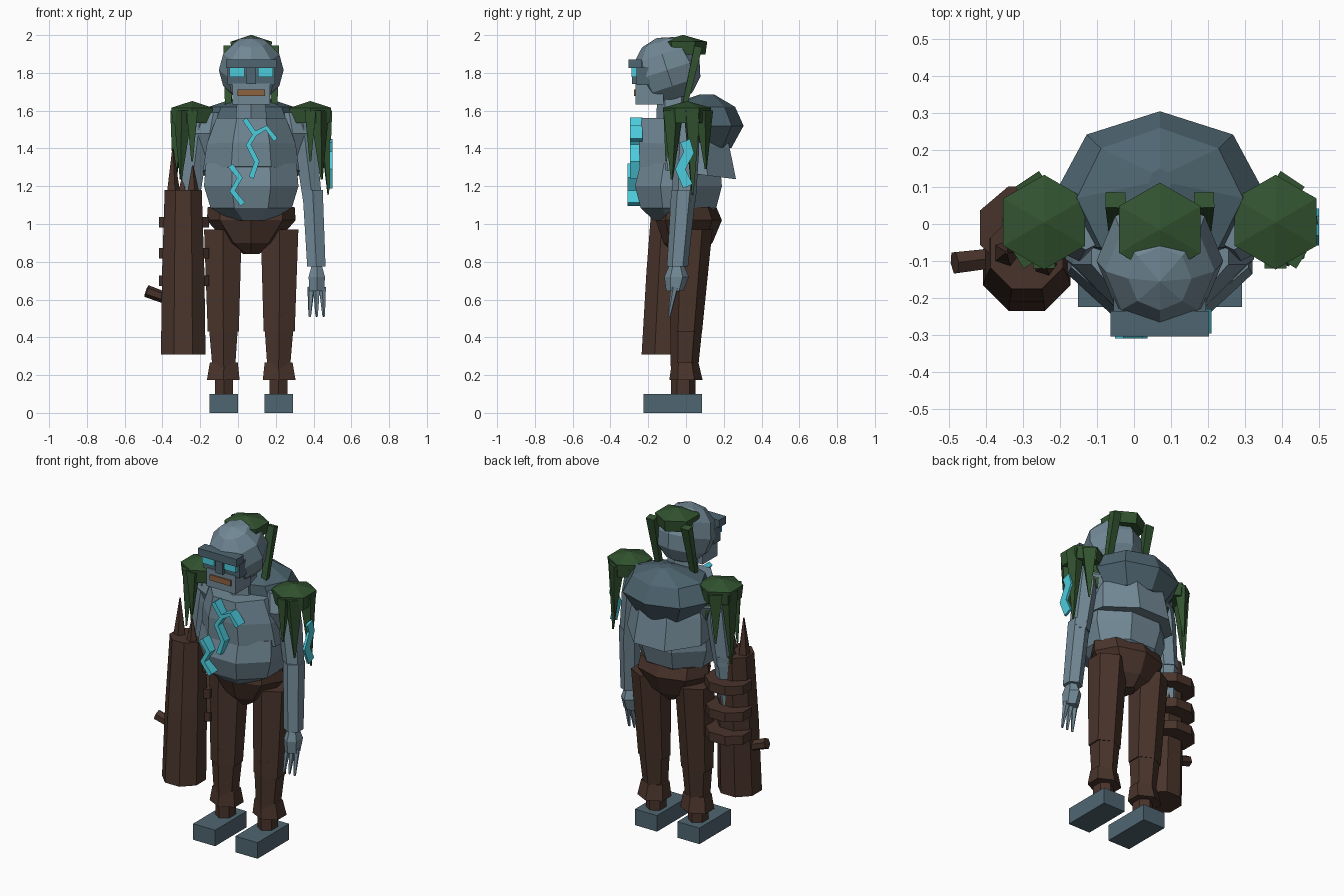
import bpy, bmesh, math
from mathutils import Vector, Matrix

if "Cube" in bpy.data.objects:
    bpy.data.objects.remove(bpy.data.objects["Cube"])

CX = 0.07  # body midline


def mat(name, r, g, b):
    def lin(c):
        c /= 255
        return c / 12.92 if c < 0.04045 else ((c + 0.055) / 1.055) ** 2.4
    m = bpy.data.materials.new(name)
    m.diffuse_color = (lin(r), lin(g), lin(b), 1)
    m.use_nodes = True
    m.node_tree.nodes["Principled BSDF"].inputs["Base Color"].default_value = m.diffuse_color
    return m


SKIN = mat("light_stone", 113, 136, 149)
STONE = mat("dark_stone", 79, 102, 113)
BROWN = mat("bark_brown", 73, 52, 43)
MOSS = mat("moss_green", 50, 83, 48)
GLOW = mat("glowing_cyan", 76, 203, 220)
LIP = mat("mouth_tan", 140, 98, 64)


def finish(name, bm, m):
    bmesh.ops.recalc_face_normals(bm, faces=bm.faces)
    me = bpy.data.meshes.new(name)
    bm.to_mesh(me)
    bm.free()
    me.materials.append(m)
    ob = bpy.data.objects.new(name, me)
    bpy.context.collection.objects.link(ob)
    return ob


def skin_rings(name, rings, m):
    bm = bmesh.new()
    vs = [[bm.verts.new(p) for p in r] for r in rings]
    n = len(vs[0])
    for a, b in zip(vs, vs[1:]):
        for i in range(n):
            j = (i + 1) % n
            bm.faces.new((a[i], a[j], b[j], b[i]))
    bm.faces.new(vs[0])
    bm.faces.new(vs[-1])
    return finish(name, bm, m)


def loft(name, rings, n, m, half=False):
    """Stack of rings (cx, cy, z, x extent, y extent, slope along y); half puts a flat side forward."""
    out = []
    k = 1 / math.cos(math.pi / n) if half else 1
    for cx, cy, z, rx, ry, *t in rings:
        r = []
        for i in range(n):
            a = -math.pi / 2 + 2 * math.pi * (i + (0.5 if half else 0)) / n
            y = ry * k * math.sin(a)
            r.append((cx + rx * k * math.cos(a), cy + y, z + (t[0] if t else 0) * y))
        out.append(r)
    return skin_rings(name, out, m)


def spike(name, p, q, r0, r1, m, n=5, flat=1.0):
    """Tapered rod from p to q; flat thins it one way."""
    p, q = Vector(p), Vector(q)
    rot = (q - p).to_track_quat('Z', 'Y')
    ring = lambda c, r: [c + rot @ Vector((r * math.cos(a), r * flat * math.sin(a), 0))
                         for a in [2 * math.pi * (i + .5) / n for i in range(n)]]
    return skin_rings(name, [ring(p, r0), ring(q, r1)], m)


def box(name, x0, x1, y0, y1, z0, z1, m):
    return skin_rings(name, [[(x0, y0, z), (x1, y0, z), (x1, y1, z), (x0, y1, z)] for z in (z0, z1)], m)


def crack(name, pts, w, depth, m, side=False):
    """Zigzag ribbon through (u, z) points, extruded between two depths."""
    rows = []
    for i, p in enumerate(pts):
        a, b = Vector(pts[max(i - 1, 0)]), Vector(pts[min(i + 1, len(pts) - 1)])
        d = (b - a).normalized()
        nrm = Vector((-d.y, d.x)) * w / 2
        row = []
        for e, dep in ((1, depth[0]), (-1, depth[0]), (-1, depth[1]), (1, depth[1])):
            u, z = Vector(p) + nrm * e
            row.append((dep, u, z) if side else (u, dep, z))
        rows.append(row)
    return skin_rings(name, rows, m)


# Torso: belly, chest, back hump, neck
loft("belly", [(CX, -.05, 1.018, .10, .12), (CX, -.04, 1.085, .215, .20), (CX, -.04, 1.20, .25, .23),
               (CX, -.03, 1.32, .24, .21)], 8, SKIN, True)
loft("chest", [(CX, .01, 1.27, .255, .255, -.13), (CX, -.01, 1.42, .235, .24, -.05),
               (CX, -.02, 1.56, .185, .215)], 8, SKIN, True)
loft("back_hump", [(CX, .08, 1.41, .2, .16, -.05), (CX, .09, 1.52, .28, .215), (CX, .07, 1.62, .225, .19),
                   (CX, .11, 1.685, .03, .04)], 8, STONE)
loft("neck", [(CX, -.06, 1.5, .10, .10), (CX, -.07, 1.72, .08, .08)], 6, SKIN)

# Pelvis and hips
loft("pelvis", [(CX, .01, .84, .04, .07), (CX, .01, .90, .13, .13), (CX, .015, 1.02, .235, .175),
                (CX, .01, 1.09, .23, .15)], 8, BROWN)

# Head, tilted slightly forward
bm = bmesh.new()
bmesh.ops.create_uvsphere(bm, u_segments=8, v_segments=6, radius=.175)
bm.transform(Matrix.Translation((CX, -.10, 1.815)) @ Matrix.Rotation(math.radians(18), 4, 'X')
             @ Matrix.Diagonal((.98, 1.03, 1.02, 1)))
finish("head", bm, SKIN)
box("brow", CX - .133, CX + .133, -.305, -.235, 1.825, 1.872, STONE)
box("nose", CX - .025, CX + .025, -.287, -.22, 1.74, 1.83, STONE)
box("jaw", CX - .10, CX + .10, -.268, -.12, 1.632, 1.745, SKIN)
box("mouth", CX - .072, CX + .072, -.276, -.267, 1.677, 1.712, LIP)


# Moss cap with a shallow peak
def moss_cap(name, cx, cy, z, r, h):
    loft(name, [(cx, cy, z, r * .93, r * .93), (cx, cy, z + h, r, r),
                (cx, cy, z + h + .035, .004, .004)], 6, MOSS)


moss_cap("head_moss", CX, -.015, 1.897, .127, .068)

for s, side in ((-1, "left"), (1, "right")):
    X = lambda d: CX + s * d
    def span(a, b):
        return min(X(a), X(b)), max(X(a), X(b))
    # Face and head moss
    box("eye_" + side, *span(.035, .115), -.288, -.25, 1.777, 1.828, GLOW)
    box("socket_" + side, *span(.025, .125), -.262, -.19, 1.735, 1.83, STONE)
    spike("head_strand_" + side, (X(.12), .065, 1.94), (X(.122), -.02, 1.57), .038, .022, MOSS, 4, .8)
    # Legs
    box("foot_" + side, *span(.07, .222), -.225, .085, 0, .10, STONE)
    loft("ankle_" + side, [(X(.145), -.015, .09, .055, .065), (X(.145), -.015, .22, .055, .065)], 6, BROWN)
    loft("cuff_" + side, [(X(.148), 0, .175, .10, .088), (X(.145), -.005, .268, .085, .07)], 6, BROWN)
    loft("shin_" + side, [(X(.145), -.01, .2, .066, .07), (X(.148), .005, .53, .095, .09)], 6, BROWN)
    loft("thigh_" + side, [(X(.148), 0, .43, .095, .085), (X(.15), .03, .97, .115, .11)], 6, BROWN)
    # Arms
    loft("shoulder_" + side, [(X(.20), -.005, 1.36, .06, .06), (X(.22), 0, 1.48, .115, .10),
                              (X(.2), 0, 1.59, .08, .07)], 6, SKIN)
    loft("upper_arm_" + side, [(X(.27), 0, 1.57, .06, .06), (X(.29), 0, 1.40, .068, .07),
                               (X(.325), -.01, 1.12, .058, .062)], 6, SKIN)
    loft("forearm_" + side, [(X(.325), -.012, 1.18, .062, .066), (X(.345), -.045, .775, .056, .056)], 6, SKIN)
    loft("hand_" + side, [(X(.347), -.05, .79, .028, .035), (X(.347), -.05, .72, .05, .065),
                          (X(.347), -.06, .645, .045, .045)], 6, SKIN)
    for i in (-1, 0, 1):
        spike(f"finger_{side}_{i + 2}", (X(.347 + i * .03), -.06, .665), (X(.347 + i * .037), -.09, .51),
              .02, .007, SKIN)
    # Shoulder moss: cap and hanging strands (offset x, offset y, tip z, width)
    moss_cap("shoulder_moss_" + side, X(.313), .005, 1.535, .128, .08)
    strands = [(.06, -.075, 1.235, .058), (.095, .035, 1.155, .055), (.0, -.105, 1.33, .042),
               (.035, .105, 1.29, .055), (-.06, .06, 1.40, .05)]
    for i, (dx, dy, tip, w) in enumerate(strands):
        spike(f"moss_strand_{side}_{i + 1}", (X(.313 + dx * .8), dy * .9, 1.6), (X(.313 + dx), dy, tip),
              w, .006, MOSS, 4, .85)

# Glowing cracks on chest, belly and outer arm
crack("chest_crack", [(.035, 1.555), (.09, 1.475), (.055, 1.42), (.10, 1.33), (.07, 1.245)], .028, (-.296, -.23), GLOW)
crack("chest_crack_branch", [(.085, 1.475), (.15, 1.51), (.2, 1.445)], .026, (-.296, -.23), GLOW)
crack("belly_crack", [(-.04, 1.31), (.01, 1.245), (-.03, 1.175), (.025, 1.105)], .03, (-.31, -.235), GLOW)
crack("arm_crack", [(-.005, 1.44), (.015, 1.38), (-.03, 1.29), (.01, 1.2)], .055, (.485, .5), GLOW, True)

# Club: trunk leaning slightly back, splintered tips, side branch, hoops
KX = -.29
club_y = lambda z: -.117 + .04 * (z - .31) / .89
loft("club_trunk", [(KX, club_y(z), z, r, r) for z, r in ((.31, .118), (.75, .112), (1.18, .098))],
     8, BROWN, True)
for i, (dx, dy, tip) in enumerate([(-.055, 0, 1.40), (.05, -.03, 1.31), (.0, .05, 1.27)]):
    spike(f"club_splinter_{i + 1}", (KX + dx, club_y(1.15) + dy, 1.12), (KX + dx, club_y(1.2) + dy, tip),
          .045, .004, BROWN, 5)
spike("club_branch", (-.36, -.09, .60), (-.485, -.105, .645), .03, .033, BROWN, 6)
for i, z in enumerate((.70, .845, 1.01)):
    loft(f"club_hoop_{i + 1}", [(KX + .005, -.01, z - .028, .132, .112),
                                (KX + .005, -.01, z + .028, .132, .112)], 8, BROWN, True)
